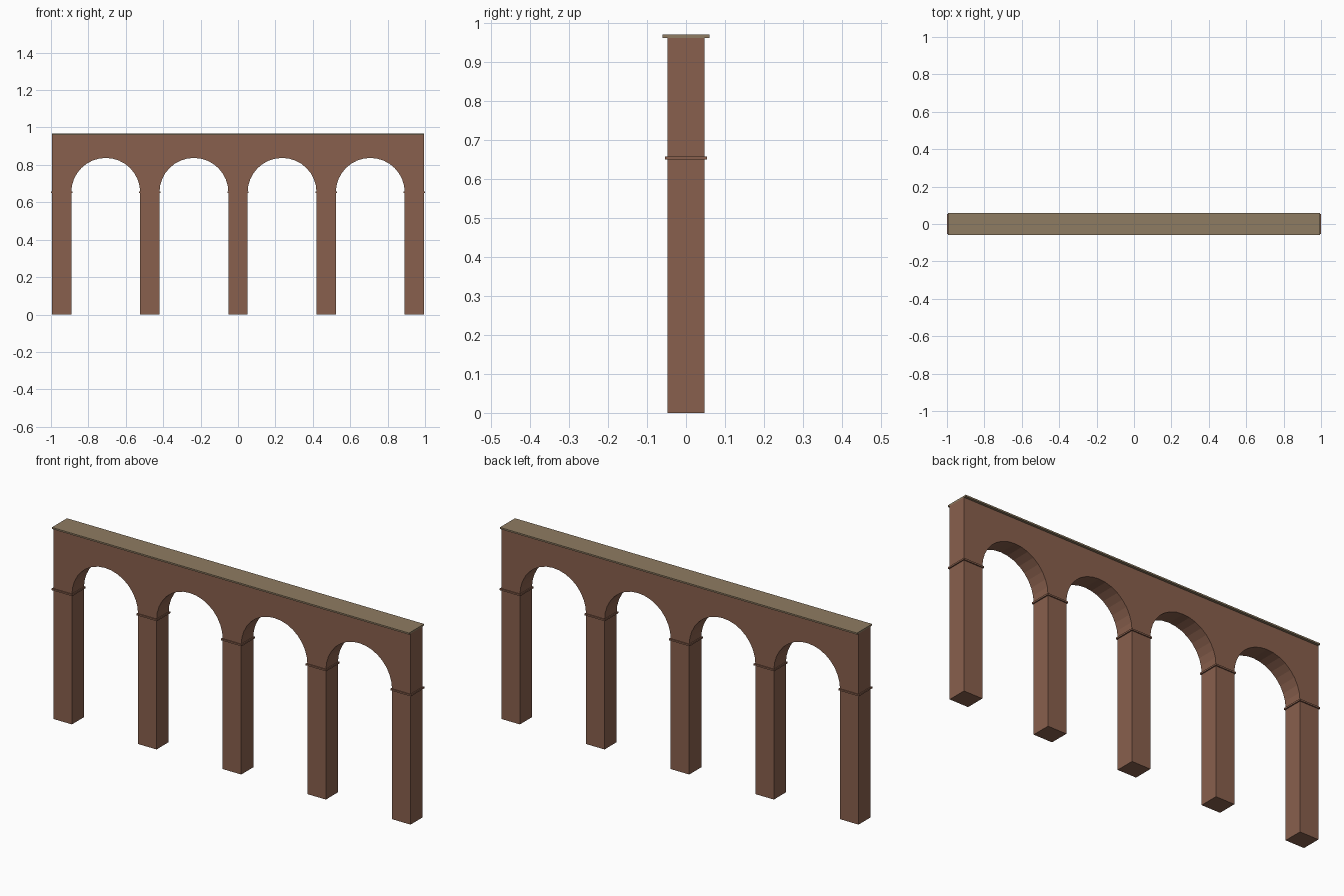
import bpy, bmesh, math

if "Cube" in bpy.data.objects:
    bpy.data.objects.remove(bpy.data.objects["Cube"])

PITCH, PIER_HALF, WALL_HALF = 0.4715, 0.0515, 0.0478
SPRING, WALL_TOP, DECK_TOP = 0.653, 0.961, 0.969
RADIUS = PITCH / 2 - PIER_HALF
HALF_LENGTH = 2 * PITCH + PIER_HALF
LIP = 0.0055
ARCH_SEGMENTS = 16


def material(name, rgb):
    m = bpy.data.materials.new(name)
    lin = [(c / 255 / 12.92) if c < 10 else ((c / 255 + 0.055) / 1.055) ** 2.4 for c in rgb]
    m.diffuse_color = (*lin, 1)
    m.use_nodes = True
    m.node_tree.nodes["Principled BSDF"].inputs["Base Color"].default_value = m.diffuse_color
    return m


def finish(name, bm, mat):
    bmesh.ops.recalc_face_normals(bm, faces=bm.faces)
    me = bpy.data.meshes.new(name)
    bm.to_mesh(me)
    bm.free()
    me.materials.append(mat)
    ob = bpy.data.objects.new(name, me)
    bpy.context.collection.objects.link(ob)
    return ob


def box(name, x, z0, z1, half_x, half_y, mat):
    bm = bmesh.new()
    bmesh.ops.create_cube(bm, size=1)
    for v in bm.verts:
        v.co = (x + v.co.x * 2 * half_x, v.co.y * 2 * half_y,
                (z0 + z1) / 2 + v.co.z * (z1 - z0))
    return finish(name, bm, mat)


brick = material("red_brown_brick", (137, 96, 77))
stone = material("tan_stone", (143, 124, 98))

# Arcade wall: one outline running along the piers and over the arches, extruded
outline = [(-HALF_LENGTH, WALL_TOP), (-HALF_LENGTH, 0)]
for bay in range(4):
    cx = (bay - 1.5) * PITCH
    outline.append((cx - RADIUS, 0))
    for i in range(ARCH_SEGMENTS + 1):
        a = math.pi * (1 - i / ARCH_SEGMENTS)
        outline.append((cx + RADIUS * math.cos(a), SPRING + RADIUS * math.sin(a)))
    outline.append((cx + RADIUS, 0))
outline += [(HALF_LENGTH, 0), (HALF_LENGTH, WALL_TOP)]

bm = bmesh.new()
face = bm.faces.new([bm.verts.new((x, -WALL_HALF, z)) for x, z in outline])
new = bmesh.ops.extrude_face_region(bm, geom=[face])["geom"]
bmesh.ops.translate(bm, vec=(0, 2 * WALL_HALF, 0),
                    verts=[g for g in new if isinstance(g, bmesh.types.BMVert)])
finish("arcade_wall", bm, brick)

# Thin impost bands around each pier at the arch springing
for i in range(5):
    box(f"impost_band_{i + 1}", (i - 2) * PITCH, SPRING - 0.004, SPRING + 0.004,
        PIER_HALF + LIP, WALL_HALF + LIP, brick)

# Deck slab along the top
box("deck", 0, WALL_TOP, DECK_TOP, HALF_LENGTH, 0.06, stone)
